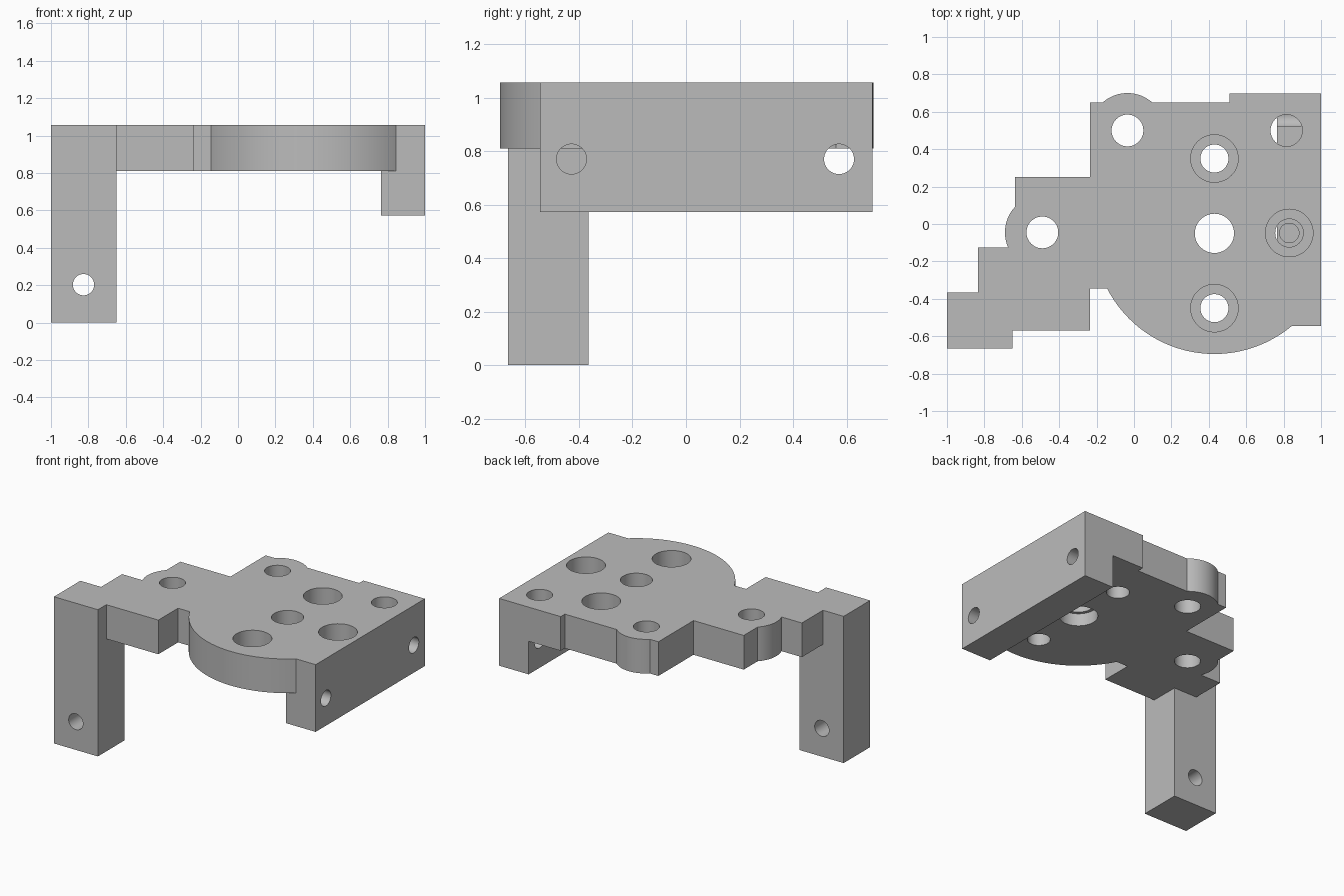
import bpy, bmesh
from math import radians, cos, sin
from mathutils import Matrix, Vector

cube = bpy.data.objects.get("Cube")
if cube:
    bpy.data.objects.remove(cube, do_unlink=True)

TOP, UNDER, FLANGE_LOW = 1.056, 0.81, 0.572

grey = bpy.data.materials.new("plain grey")
grey.use_nodes = True
grey.diffuse_color = (0.5, 0.5, 0.5, 1)
grey.node_tree.nodes["Principled BSDF"].inputs["Base Color"].default_value = (0.5, 0.5, 0.5, 1)


def finish(bm, name):
    bmesh.ops.recalc_face_normals(bm, faces=bm.faces[:])
    mesh = bpy.data.meshes.new(name)
    bm.to_mesh(mesh)
    bm.free()
    mesh.materials.append(grey)
    obj = bpy.data.objects.new(name, mesh)
    bpy.context.collection.objects.link(obj)
    return obj


def prism(name, outline, z0, z1):
    bm = bmesh.new()
    face = bm.faces.new([bm.verts.new((x, y, z0)) for x, y in outline])
    res = bmesh.ops.extrude_face_region(bm, geom=[face])
    verts = [v for v in res["geom"] if isinstance(v, bmesh.types.BMVert)]
    bmesh.ops.translate(bm, verts=verts, vec=(0, 0, z1 - z0))
    return finish(bm, name)


def box(name, x0, x1, y0, y1, z0, z1):
    return prism(name, [(x0, y0), (x1, y0), (x1, y1), (x0, y1)], z0, z1)


def arc(cx, cy, r, a0, a1, n):
    angles = [radians(a0 + (a1 - a0) * i / n) for i in range(n + 1)]
    return [(cx + r * cos(a), cy + r * sin(a)) for a in angles]


def combine(target, other, operation):
    mod = target.modifiers.new("combine", "BOOLEAN")
    mod.object, mod.operation, mod.solver = other, operation, "EXACT"
    bpy.context.view_layer.objects.active = target
    bpy.ops.object.modifier_apply(modifier=mod.name)
    bpy.data.objects.remove(other, do_unlink=True)


def drill(target, start, end, r):
    # Round hole between two points
    a, b = Vector(start), Vector(end)
    turn = (b - a).to_track_quat("Z", "Y").to_matrix().to_4x4()
    bm = bmesh.new()
    bmesh.ops.create_cone(bm, cap_ends=True, segments=48, radius1=r, radius2=r,
                          depth=(b - a).length,
                          matrix=Matrix.Translation((a + b) / 2) @ turn)
    cutter = finish(bm, "hole_cutter")
    cutter.hide_render = True
    combine(target, cutter, "DIFFERENCE")


# Stepped plate with round lobes
outline = [(-0.235, 0.25), (-0.235, 0.65)]
outline += arc(-0.035, 0.5, 0.2, 131.4, 48.6, 20)
outline += [(0.51, 0.65), (0.51, 0.697), (1, 0.697), (1, -0.545)]
outline += arc(0.43, -0.05, 0.645, -50.1, -152.7, 48)
outline += [(-0.235, -0.346), (-0.235, -0.57), (-0.65, -0.57), (-0.65, -0.665),
            (-1, -0.665), (-1, -0.365), (-0.835, -0.365), (-0.835, -0.125)]
outline += arc(-0.49, -0.045, 0.2, 203.6, 136.5, 18)
outline += [(-0.635, 0.25)]
bracket = prism("bracket", outline, UNDER, TOP)

# Leg and side flange
combine(bracket, box("leg", -1, -0.65, -0.665, -0.365, 0, TOP), "UNION")
combine(bracket, box("flange", 0.765, 1, -0.545, 0.697, FLANGE_LOW, TOP), "UNION")

# Plain holes through the plate
for x, y, r, low in [(-0.035, 0.5, 0.085, 0.7), (-0.49, -0.045, 0.085, 0.7),
                     (0.815, 0.5, 0.085, 0.8), (0.43, -0.05, 0.105, 0.7)]:
    drill(bracket, (x, y, low), (x, y, 1.2), r)

# Counterbored holes, and the centre bore widened from below
for y in (0.35, -0.45):
    drill(bracket, (0.43, y, 0.7), (0.43, y, 1.2), 0.075)
    drill(bracket, (0.43, y, 0.93), (0.43, y, 1.2), 0.127)
drill(bracket, (0.43, -0.05, 0.7), (0.43, -0.05, 0.9), 0.127)

# Stepped blind hole over the flange
for low, r in [(0.93, 0.127), (0.8, 0.075), (0.7, 0.052)]:
    drill(bracket, (0.83, -0.048, low), (0.83, -0.048, 1.2), r)

# Cross holes in the flange and the leg
for y in (-0.428, 0.572):
    drill(bracket, (0.755, y, 0.77), (1.1, y, 0.77), 0.056)
drill(bracket, (-0.826, -0.8, 0.203), (-0.826, -0.2, 0.203), 0.057)

bpy.ops.object.select_all(action="DESELECT")
bracket.select_set(True)
bpy.context.view_layer.objects.active = bracket
bpy.ops.object.shade_smooth_by_angle(angle=radians(30))
